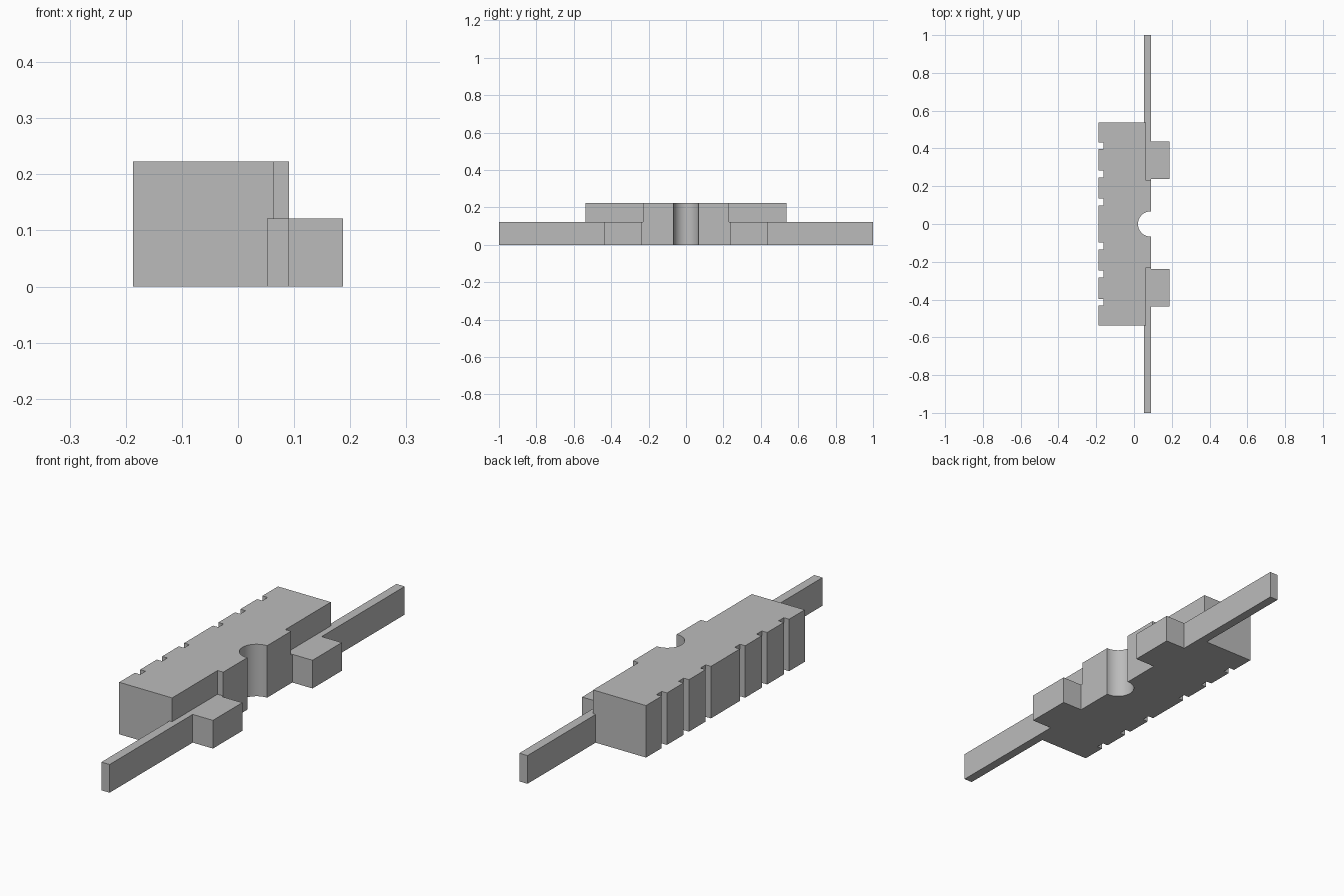
import bpy, bmesh, math

cube = bpy.data.objects.get("Cube")
if cube:
    bpy.data.objects.remove(cube, do_unlink=True)

grey = bpy.data.materials.new("plain_grey")
grey.use_nodes = True
grey.diffuse_color = (0.5, 0.5, 0.5, 1)
grey.node_tree.nodes["Principled BSDF"].inputs["Base Color"].default_value = (0.5, 0.5, 0.5, 1)


def extrude_outline(name, outline, height):
    """Solid from a flat outline standing on the ground."""
    bm = bmesh.new()
    face = bm.faces.new([bm.verts.new((x, y, 0)) for x, y in outline])
    top = bmesh.ops.extrude_face_region(bm, geom=[face])["geom"]
    bmesh.ops.translate(bm, vec=(0, 0, height),
                        verts=[v for v in top if isinstance(v, bmesh.types.BMVert)])
    bmesh.ops.recalc_face_normals(bm, faces=bm.faces)
    mesh = bpy.data.meshes.new(name)
    bm.to_mesh(mesh)
    bm.free()
    mesh.materials.append(grey)
    obj = bpy.data.objects.new(name, mesh)
    bpy.context.collection.objects.link(obj)
    return obj


BACK, GROOVE, SHOULDER, FACE = -0.187, -0.162, 0.064, 0.091
HALF_LENGTH, HALF_FACE, HEIGHT, ARM_HEIGHT = 0.538, 0.23, 0.223, 0.121
RADIUS, CENTRE, STEPS = 0.067, 0.088, 24

# Main block: shoulders, half-round recess and six vertical grooves
outline = [(BACK, -HALF_LENGTH), (SHOULDER, -HALF_LENGTH),
           (SHOULDER, -HALF_FACE), (FACE, -HALF_FACE), (FACE, -RADIUS)]
for i in range(STEPS + 1):
    a = math.pi * i / STEPS
    outline.append((CENTRE - RADIUS * math.sin(a), -RADIUS * math.cos(a)))
outline += [(FACE, RADIUS), (FACE, HALF_FACE), (SHOULDER, HALF_FACE),
            (SHOULDER, HALF_LENGTH), (BACK, HALF_LENGTH)]
for y in (0.414, 0.265, 0.116, -0.116, -0.265, -0.414):
    outline += [(BACK, y + 0.018), (GROOVE, y + 0.018),
                (GROOVE, y - 0.018), (BACK, y - 0.018)]
body = extrude_outline("slider_body", outline, HEIGHT)

# Side arms with push tabs, fused into the block
arm_outline = [(0.052, 0.2), (FACE, 0.2), (FACE, 0.238), (0.187, 0.238),
               (0.187, 0.437), (FACE, 0.437), (FACE, 1), (0.052, 1)]
bpy.context.view_layer.objects.active = body
for side, name in ((1, "back_arm"), (-1, "front_arm")):
    arm = extrude_outline(name, [(x, side * y) for x, y in arm_outline], ARM_HEIGHT)
    union = body.modifiers.new(name, "BOOLEAN")
    union.operation = "UNION"
    union.solver = "EXACT"
    union.object = arm
    bpy.ops.object.modifier_apply(modifier=union.name)
    bpy.data.objects.remove(arm, do_unlink=True)

# Smooth the round recess, keep the corners crisp
body.select_set(True)
bpy.ops.object.shade_smooth_by_angle(angle=math.radians(30))
